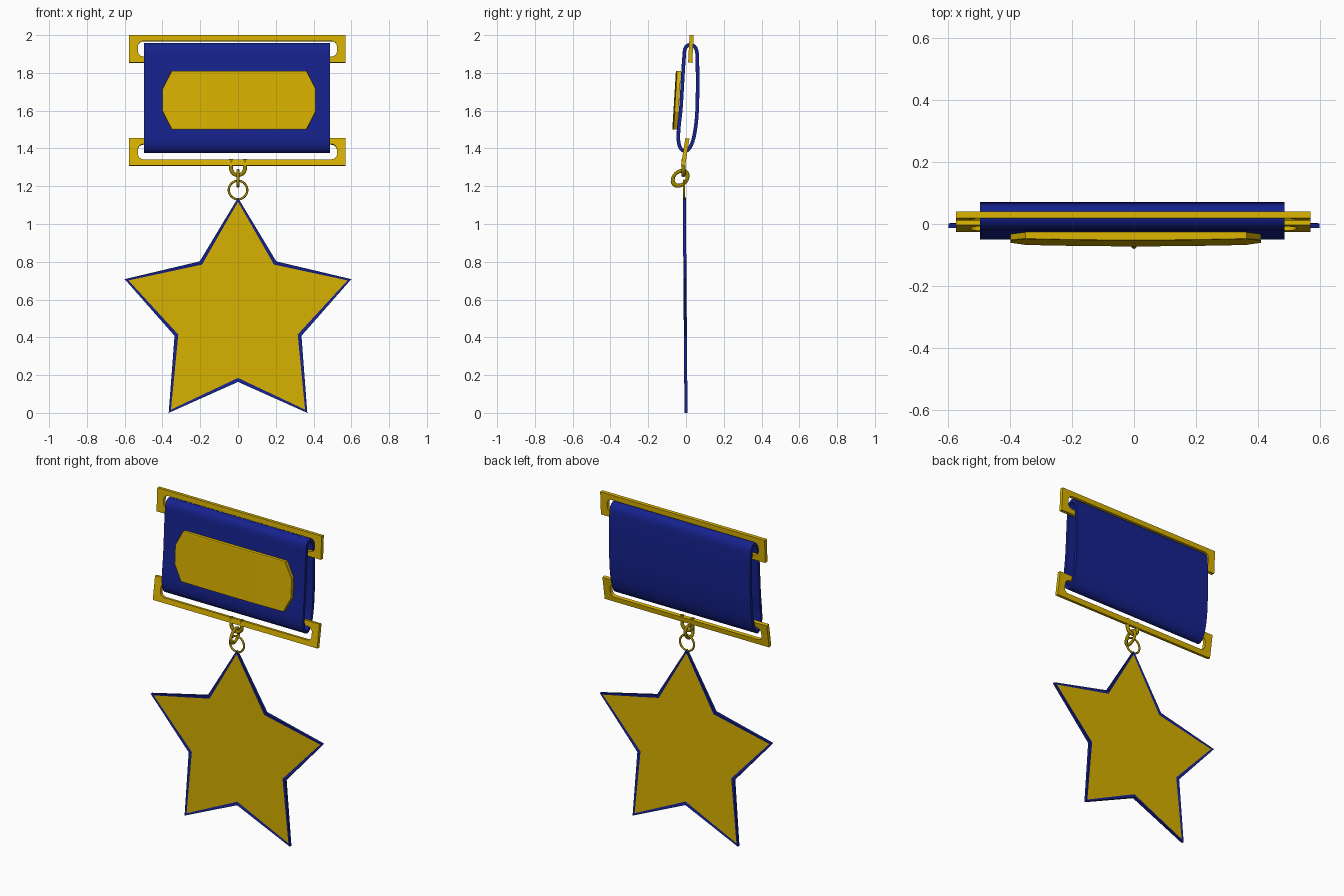
import bpy, bmesh, math
from mathutils import Vector

if "Cube" in bpy.data.objects:
    bpy.data.objects.remove(bpy.data.objects["Cube"])


def material(name, col):
    m = bpy.data.materials.new(name)
    m.diffuse_color = (*col, 1)
    m.use_nodes = True
    m.node_tree.nodes["Principled BSDF"].inputs["Base Color"].default_value = m.diffuse_color
    return m


GOLD = material("gold", (0.69, 0.44, 0.0))
CHAIN = material("dark gold", (0.36, 0.25, 0.0))
BLUE = material("royal blue", (0.008, 0.016, 0.27))


def add_mesh(name, me, mats, smooth=None):
    ob = bpy.data.objects.new(name, me)
    bpy.context.collection.objects.link(ob)
    for m in mats:
        me.materials.append(m)
    if smooth:
        bpy.ops.object.select_all(action='DESELECT')
        ob.select_set(True)
        bpy.context.view_layer.objects.active = ob
        bpy.ops.object.shade_smooth_by_angle(angle=math.radians(smooth))
    return ob


def from_bmesh(name, bm, mats, smooth=None):
    bmesh.ops.recalc_face_normals(bm, faces=bm.faces)
    me = bpy.data.meshes.new(name)
    bm.to_mesh(me)
    bm.free()
    return add_mesh(name, me, mats, smooth)


def from_curve(name, splines, closed, dims, mat, smooth=30, **settings):
    cu = bpy.data.curves.new(name, 'CURVE')
    cu.dimensions = dims
    for k, v in settings.items():
        setattr(cu, k, v)
    for pts in splines:
        sp = cu.splines.new('POLY')
        sp.points.add(len(pts) - 1)
        for p, co in zip(sp.points, pts):
            p.co = (*co, 1)
        sp.use_cyclic_u = closed
    tmp = bpy.data.objects.new("tmp", cu)
    bpy.context.collection.objects.link(tmp)
    dg = bpy.context.evaluated_depsgraph_get()
    me = bpy.data.meshes.new_from_object(tmp.evaluated_get(dg))
    bpy.data.objects.remove(tmp)
    me.materials.clear()
    return add_mesh(name, me, [mat], smooth)


# Slotted frames
def frame(name, y, z, tilt):
    w, h, sw, sh, r = 0.573, 0.073, 0.527, 0.041, 0.03
    outer = [(-w, -h, 0), (w, -h, 0), (w, h, 0), (-w, h, 0)]
    slot = []
    for q, (sx, sy) in enumerate([(1, 1), (-1, 1), (-1, -1), (1, -1)]):
        for i in range(7):
            a = (q + i / 6) * math.pi / 2
            slot.append((sx * (sw - r) + r * math.cos(a),
                         sy * (sh - r) + r * math.sin(a), 0))
    ob = from_curve(name, [outer, slot], True, '2D', GOLD, fill_mode='BOTH', extrude=0.011)
    ob.rotation_euler.x = math.radians(90 - tilt)
    ob.location = (-0.003, y, z)


frame("upper_frame", 0.026, 1.927, 3)
frame("lower_frame", -0.004, 1.381, 9)

# Ribbon: smooth loop of cloth through both slots
ctrl = [(0.025, 1.959), (-0.010, 1.939), (-0.020, 1.88), (-0.036, 1.62), (-0.050, 1.47),
        (-0.040, 1.402), (-0.005, 1.376), (0.032, 1.405), (0.057, 1.49), (0.069, 1.62),
        (0.069, 1.88), (0.059, 1.937)]
ctrl = [Vector(p) for p in ctrl]
loop = []
for i in range(len(ctrl)):
    a, b, c, d = (ctrl[(i + k - 1) % len(ctrl)] for k in range(4))
    t0, t1 = (c - a).normalized() * (c - b).length, (d - b).normalized() * (c - b).length
    for s in range(6):
        t = s / 6
        loop.append(b * (2*t**3 - 3*t**2 + 1) + t0 * (t**3 - 2*t**2 + t)
                    + c * (3*t**2 - 2*t**3) + t1 * (t**3 - t**2))
bm = bmesh.new()
rings = []
n = len(loop)
for i, p in enumerate(loop):
    t = (loop[(i + 1) % n] - loop[i - 1]).normalized()
    q = p + Vector((-t.y, t.x)) * 0.019      # inward for this winding
    rings.append([bm.verts.new((x, v.x, v.y)) for x, v in
                  ((-0.497, p), (0.487, p), (0.487, q), (-0.497, q))])
for i in range(n):
    A, B = rings[i], rings[(i + 1) % n]
    for k in range(4):
        bm.faces.new((A[k], A[(k + 1) % 4], B[(k + 1) % 4], B[k]))
from_bmesh("ribbon", bm, [BLUE], 40)

# Gently bowed name plate with cut corners
bm = bmesh.new()
xs = [-0.405, -0.357] + [-0.357 + 0.714 * i / 12 for i in range(1, 12)] + [0.357, 0.405]
rings = []
for x in xs:
    u = abs(x) / 0.405
    h = 0.155 if abs(x) < 0.36 else 0.062
    f = -0.017 - 0.006 * (1 - u * u)
    rings.append([bm.verts.new((x, y, z)) for y, z in
                  ((0.004, -h), (0.004, h), (f + 0.002, h), (f, h - 0.004),
                   (f, -h + 0.004), (f + 0.002, -h))])
for A, B in zip(rings, rings[1:]):
    for k in range(6):
        bm.faces.new((A[k], A[(k + 1) % 6], B[(k + 1) % 6], B[k]))
bm.faces.new(rings[0])
bm.faces.new(rings[-1])
plate = from_bmesh("front_plate", bm, [GOLD], 20)
plate.location = (0.006, -0.040, 1.655)
plate.rotation_euler.x = math.radians(-3.5)

# Hanger hook below the lower frame
hook = [(-0.036, -0.014, 1.345)]
hook += [(0.037 * math.cos(a), -0.014, 1.296 + 0.037 * math.sin(a))
         for a in (math.pi * (1 + i / 16) for i in range(17))]
hook += [(0.036, -0.014, 1.345)]
from_curve("hanger_hook", [hook], False, '3D', CHAIN, 50, bevel_depth=0.011,
           bevel_resolution=3, use_fill_caps=True)


# Chain links, stretched along their local x
def link(name, loc, rot, radius, tube, stretch=1):
    bpy.ops.mesh.primitive_torus_add(major_radius=radius, minor_radius=tube,
                                     major_segments=32, minor_segments=10,
                                     location=loc, rotation=rot)
    ob = bpy.context.object
    ob.name = name
    for v in ob.data.vertices:
        v.co.x *= stretch
    ob.data.materials.append(CHAIN)
    bpy.ops.object.shade_smooth_by_angle(angle=math.radians(60))


# local x -> world (y, z) diagonal, local z -> world x
link("middle_link", (0, -0.031, 1.242),
     (math.radians(90), math.radians(-45), math.radians(90)), 0.034, 0.009, 1.3)
link("star_ring", (0, -0.010, 1.180), (math.radians(90), 0, 0), 0.049, 0.006)

# Star: blue rim with recessed gold on both sides
half = [(0, 1.143), (0.203, 0.806), (0.6, 0.712), (0.336, 0.412), (0.367, 0.004), (0, 0.168)]
outline = half + [(-x, z) for x, z in half[-2:0:-1]]
bm = bmesh.new()
front = bm.faces.new([bm.verts.new((x, -0.008, z)) for x, z in outline])
res = bmesh.ops.extrude_face_region(bm, geom=[front], use_keep_orig=True)
bmesh.ops.translate(bm, vec=(0, 0.016, 0),
                    verts=[g for g in res["geom"] if isinstance(g, bmesh.types.BMVert)])
bmesh.ops.recalc_face_normals(bm, faces=bm.faces)
caps = [f for f in bm.faces if len(f.verts) == 10]
bmesh.ops.inset_individual(bm, faces=caps, thickness=0.021, depth=-0.003)
for f in bm.faces:
    f.material_index = 1 if len(f.verts) == 10 else 0
for v in bm.verts:
    v.co.y -= 0.009 * v.co.z / 1.14      # hangs slightly tilted
    v.co.z -= 0.004
from_bmesh("star", bm, [BLUE, GOLD])
